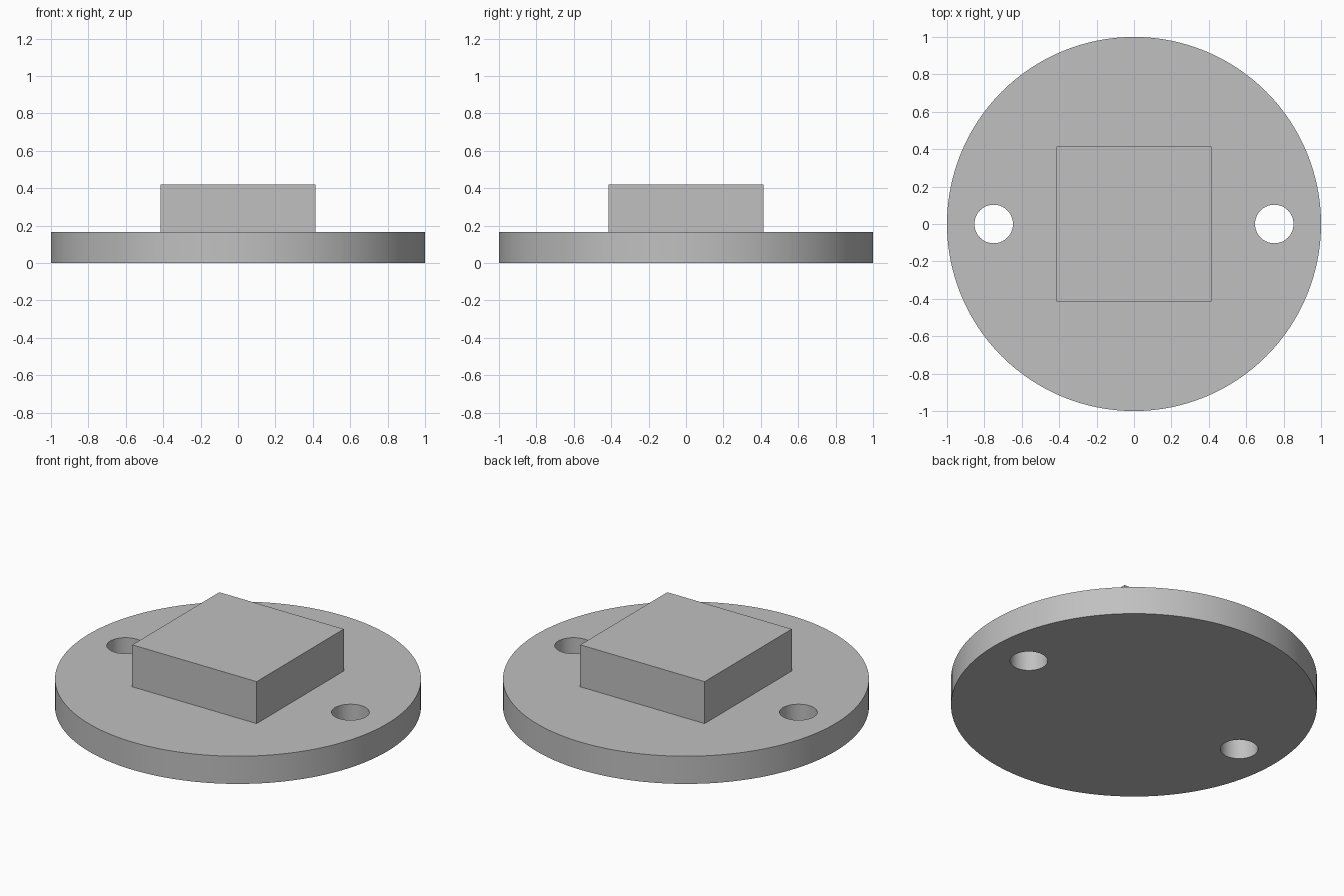
import bpy
import math

old = bpy.data.objects.get("Cube")
if old:
    bpy.data.objects.remove(old, do_unlink=True)

DISC_HEIGHT = 0.167
BLOCK_TOP = 0.42
BLOCK_SIDE = 0.83
HOLE_OFFSET = 0.75

grey = bpy.data.materials.new("plain grey")
grey.use_nodes = True
colour = (0.53, 0.53, 0.53, 1)
grey.diffuse_color = colour
grey.node_tree.nodes["Principled BSDF"].inputs["Base Color"].default_value = colour


def cylinder(name, radius, bottom, top, x=0, sides=128):
    bpy.ops.mesh.primitive_cylinder_add(
        vertices=sides, radius=radius, depth=top - bottom,
        location=(x, 0, (bottom + top) / 2))
    obj = bpy.context.object
    obj.name = name
    obj.data.materials.append(grey)
    return obj


# Round base plate
base = cylinder("base_disc", 1, 0, DISC_HEIGHT)

# Two bolt holes through the plate
for side, label in ((1, "left"), (-1, "right")):
    cutter = cylinder(label + "_hole_cutter", 0.103, -0.1, DISC_HEIGHT + 0.1,
                      side * HOLE_OFFSET, 64)
    cutter.hide_render = True
    cut = base.modifiers.new(label + "_hole", "BOOLEAN")
    cut.operation = "DIFFERENCE"
    cut.solver = "EXACT"
    cut.object = cutter
    bpy.ops.object.select_all(action="DESELECT")
    base.select_set(True)
    bpy.context.view_layer.objects.active = base
    bpy.ops.object.modifier_apply(modifier=cut.name)
    bpy.data.objects.remove(cutter, do_unlink=True)

bpy.ops.object.shade_smooth_by_angle(angle=math.radians(30))

# Square block on top of the plate
bpy.ops.mesh.primitive_cube_add(
    size=1, location=(0, 0, (DISC_HEIGHT + BLOCK_TOP) / 2))
block = bpy.context.object
block.name = "square_block"
block.scale = (BLOCK_SIDE, BLOCK_SIDE, BLOCK_TOP - DISC_HEIGHT)
bpy.ops.object.transform_apply(location=False, rotation=False, scale=True)
block.data.materials.append(grey)
